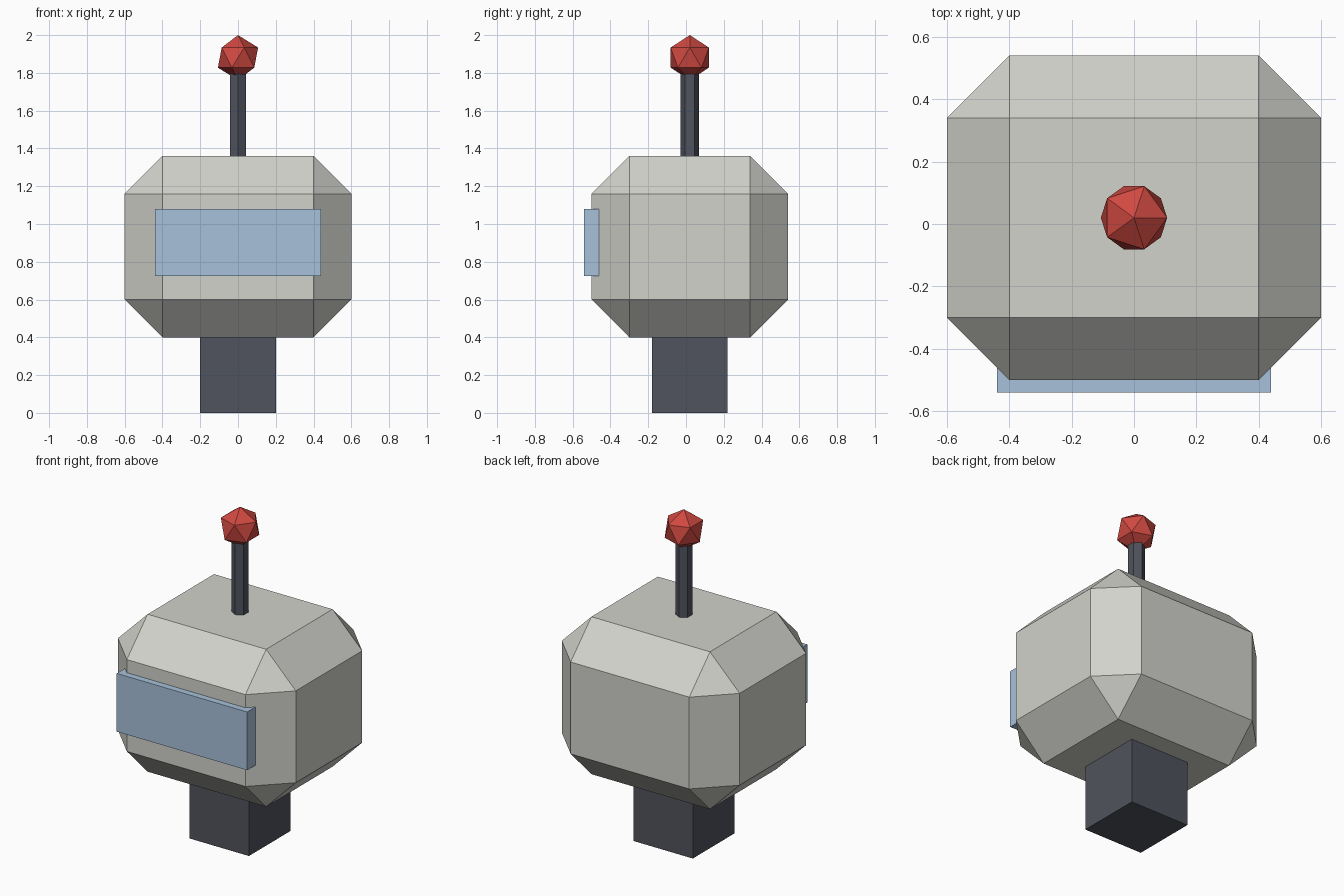
import bpy, bmesh
from mathutils import Matrix

if "Cube" in bpy.data.objects:
    bpy.data.objects.remove(bpy.data.objects["Cube"])


def material(name, rgb):
    """Flat colour from 0-255 sRGB, stored as linear."""
    lin = [((c / 255 + 0.055) / 1.055) ** 2.4 for c in rgb]
    mat = bpy.data.materials.new(name)
    mat.diffuse_color = (*lin, 1.0)
    mat.use_nodes = True
    mat.node_tree.nodes["Principled BSDF"].inputs["Base Color"].default_value = mat.diffuse_color
    return mat


LIGHT = material("light grey", (210, 210, 204))
DARK = material("dark slate", (80, 83, 93))
BLUE = material("pale blue", (167, 193, 219))
RED = material("red", (208, 73, 65))
YC = 0.02  # the body axis sits slightly behind the origin


def add(name, bm, mat):
    mesh = bpy.data.meshes.new(name)
    bm.to_mesh(mesh)
    bm.free()
    mesh.materials.append(mat)
    obj = bpy.data.objects.new(name, mesh)
    bpy.context.collection.objects.link(obj)
    return obj


def box(name, lo, hi, mat, chamfer=0.0):
    bm = bmesh.new()
    size = [b - a for a, b in zip(lo, hi)]
    mid = [(a + b) / 2 for a, b in zip(lo, hi)]
    bmesh.ops.create_cube(bm, size=1, matrix=Matrix.Translation(mid) @ Matrix.Diagonal((*size, 1)))
    if chamfer:
        bmesh.ops.bevel(bm, geom=bm.edges[:], offset=chamfer, offset_type='OFFSET',
                        segments=1, affect='EDGES')
    return add(name, bm, mat)


# Neck block, chamfered head and visor plate
box("neck", (-0.2, YC - 0.2, 0), (0.2, YC + 0.2, 0.4), DARK)
box("head", (-0.6, YC - 0.52, 0.4), (0.6, YC + 0.52, 1.36), LIGHT, chamfer=0.2)
box("visor", (-0.44, -0.54, 0.725), (0.44, -0.46, 1.08), BLUE)

# Six-sided antenna rod
bm = bmesh.new()
bmesh.ops.create_cone(bm, cap_ends=True, segments=6, radius1=0.048, radius2=0.048,
                      depth=0.46, matrix=Matrix.Translation((0, YC, 1.59)))
add("antenna_rod", bm, DARK)

# Icosahedron antenna tip
bm = bmesh.new()
bmesh.ops.create_icosphere(bm, subdivisions=1, radius=0.119,
                           matrix=Matrix.Translation((0, YC, 1.881)))
add("antenna_tip", bm, RED)
